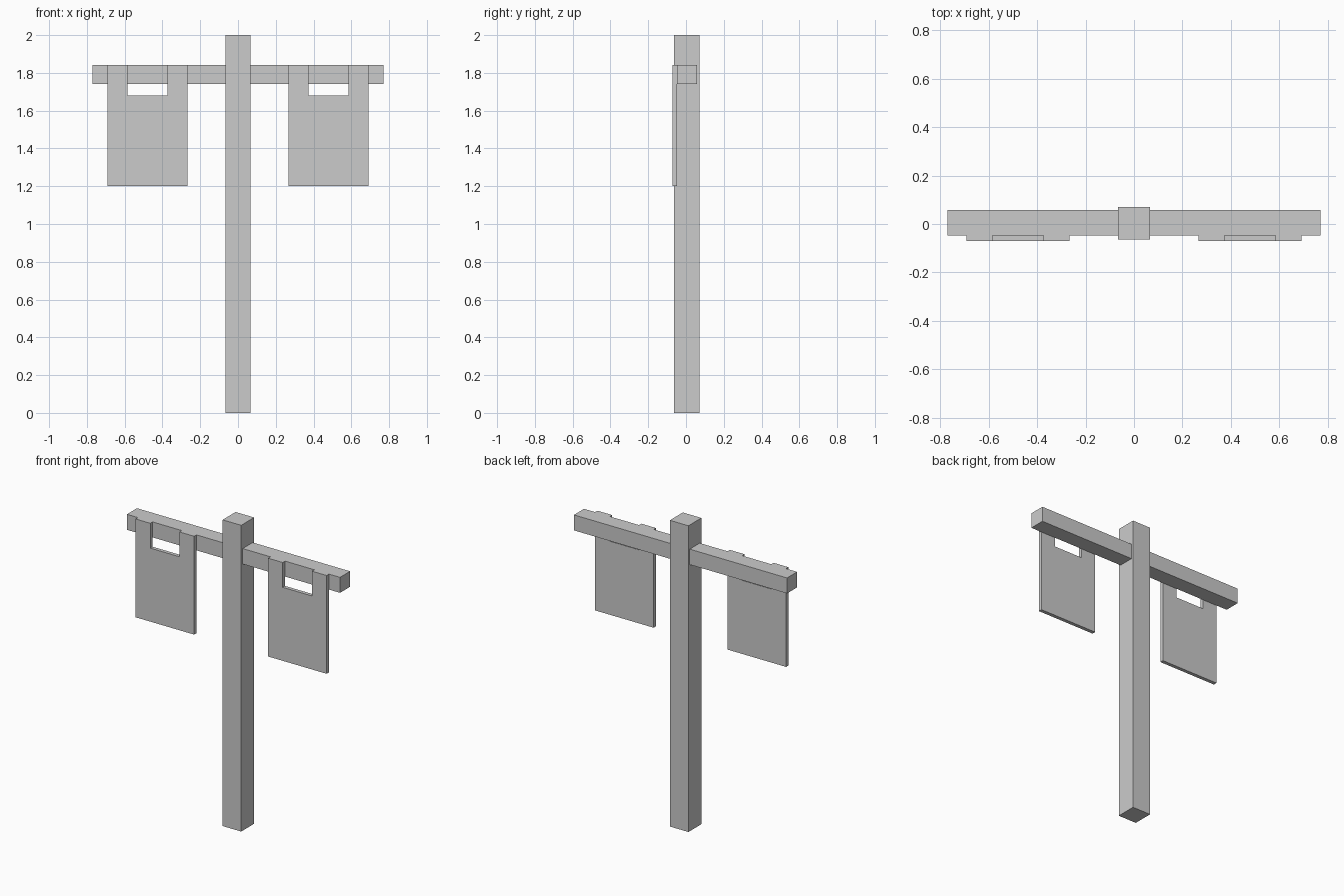
import bpy, bmesh

if "Cube" in bpy.data.objects:
    bpy.data.objects.remove(bpy.data.objects["Cube"])


def extruded(name, outline, y0, y1):
    """Extrude an (x, z) outline from y0 back to y1."""
    bm = bmesh.new()
    face = bm.faces.new([bm.verts.new((x, y0, z)) for x, z in outline])
    ext = bmesh.ops.extrude_face_region(bm, geom=[face])
    verts = [v for v in ext["geom"] if isinstance(v, bmesh.types.BMVert)]
    bmesh.ops.translate(bm, verts=verts, vec=(0, y1 - y0, 0))
    bmesh.ops.recalc_face_normals(bm, faces=bm.faces)
    mesh = bpy.data.meshes.new(name)
    bm.to_mesh(mesh)
    bm.free()
    obj = bpy.data.objects.new(name, mesh)
    bpy.context.collection.objects.link(obj)
    return obj


def rect(x, z0, z1):
    return [(-x, z0), (x, z0), (x, z1), (-x, z1)]


# Upright post and crossbeam
beam_bottom, beam_top = 1.741, 1.842
extruded("post", rect(0.067, 0, 2), -0.063, 0.071)
extruded("crossbeam", rect(0.77, beam_bottom, beam_top), -0.047, 0.057)

# Hanging sign boards: U-shaped, two tabs fixed to the beam front
board = [(0.267, 1.2), (0.69, 1.2), (0.69, beam_top), (0.584, beam_top),
         (0.584, 1.68), (0.373, 1.68), (0.373, beam_top), (0.267, beam_top)]
for side, sign in (("left", -1), ("right", 1)):
    extruded(f"sign_board_{side}", [(sign * x, z) for x, z in board], -0.071, -0.047)
